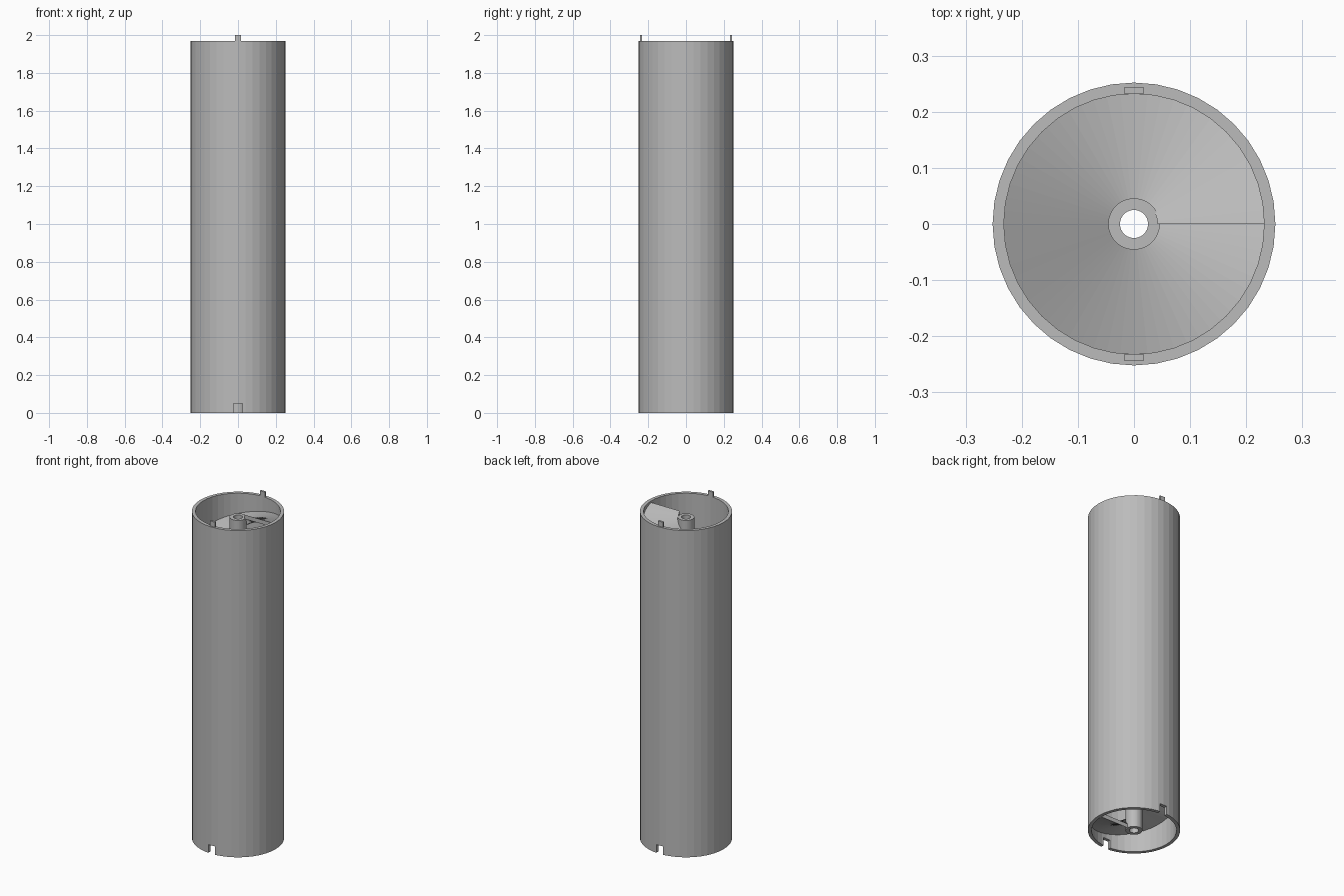
import bpy, bmesh, math
from mathutils import Matrix

if "Cube" in bpy.data.objects:
    bpy.data.objects.remove(bpy.data.objects["Cube"], do_unlink=True)

grey = bpy.data.materials.new("plain grey")
grey.use_nodes = True
colour = (0.5, 0.5, 0.5, 1)
grey.diffuse_color = colour
grey.node_tree.nodes["Principled BSDF"].inputs["Base Color"].default_value = colour

TUBE_H, R_OUT, R_IN = 1.97, 0.252, 0.232
POLE_R, BORE_R, POLE_H = 0.046, 0.025, 1.935
TURNS, STEPS, THICK = 6, 60, 0.025


def make_object(name, bm):
    bmesh.ops.recalc_face_normals(bm, faces=bm.faces)
    mesh = bpy.data.meshes.new(name)
    bm.to_mesh(mesh)
    bm.free()
    mesh.materials.append(grey)
    obj = bpy.data.objects.new(name, mesh)
    bpy.context.collection.objects.link(obj)
    return obj


def bridge_loops(bm, loops, closed):
    """Join successive four-point sections with quads."""
    pairs = list(zip(loops, loops[1:] + loops[:1])) if closed else list(zip(loops, loops[1:]))
    for a, b in pairs:
        for i in range(4):
            j = (i + 1) % 4
            bm.faces.new((a[i], a[j], b[j], b[i]))
    if not closed:
        bm.faces.new(loops[0])
        bm.faces.new(loops[-1])


def section(bm, angle, r0, r1, z0, z1):
    c, s = math.cos(angle), math.sin(angle)
    return [bm.verts.new((r * c, r * s, z))
            for r, z in ((r0, z0), (r1, z0), (r1, z1), (r0, z1))]


def pipe(name, r0, r1, height, sides):
    bm = bmesh.new()
    loops = [section(bm, math.tau * i / sides, r0, r1, 0, height) for i in range(sides)]
    bridge_loops(bm, loops, True)
    return make_object(name, bm)


def box(name, size, centre):
    bm = bmesh.new()
    bmesh.ops.create_cube(bm, size=1, matrix=Matrix.Translation(centre) @ Matrix.Diagonal((*size, 1)))
    return make_object(name, bm)


# Outer tube with a slot through the front and back of its lower rim
tube = pipe("outer_tube", R_IN, R_OUT, TUBE_H, 40)
cutter = box("slot_cutter", (0.046, 0.7, 0.1), (0, 0, 0))
cutter.hide_render = True
cut = tube.modifiers.new("slots", "BOOLEAN")
cut.operation = "DIFFERENCE"
cut.solver = "EXACT"
cut.object = cutter
bpy.context.view_layer.objects.active = tube
bpy.ops.object.modifier_apply(modifier=cut.name)
bpy.data.objects.remove(cutter, do_unlink=True)

# Locking tabs on the upper rim
for label, side in (("front", -1), ("back", 1)):
    box(label + "_tab", (0.034, 0.012, 0.04), (0, side * 0.238, 1.98))

# Hollow central pole
pipe("central_pole", BORE_R, POLE_R, POLE_H, 30)

# Spiral blade, winding down anticlockwise from the top
bm = bmesh.new()
count = TURNS * STEPS
rise = TUBE_H - 0.01 - THICK
loops = []
for i in range(count + 1):
    z = rise * (1 - i / count)
    loops.append(section(bm, math.tau * i / STEPS, POLE_R - 0.004, R_IN + 0.002, z, z + THICK))
bridge_loops(bm, loops, False)
make_object("spiral_blade", bm)
